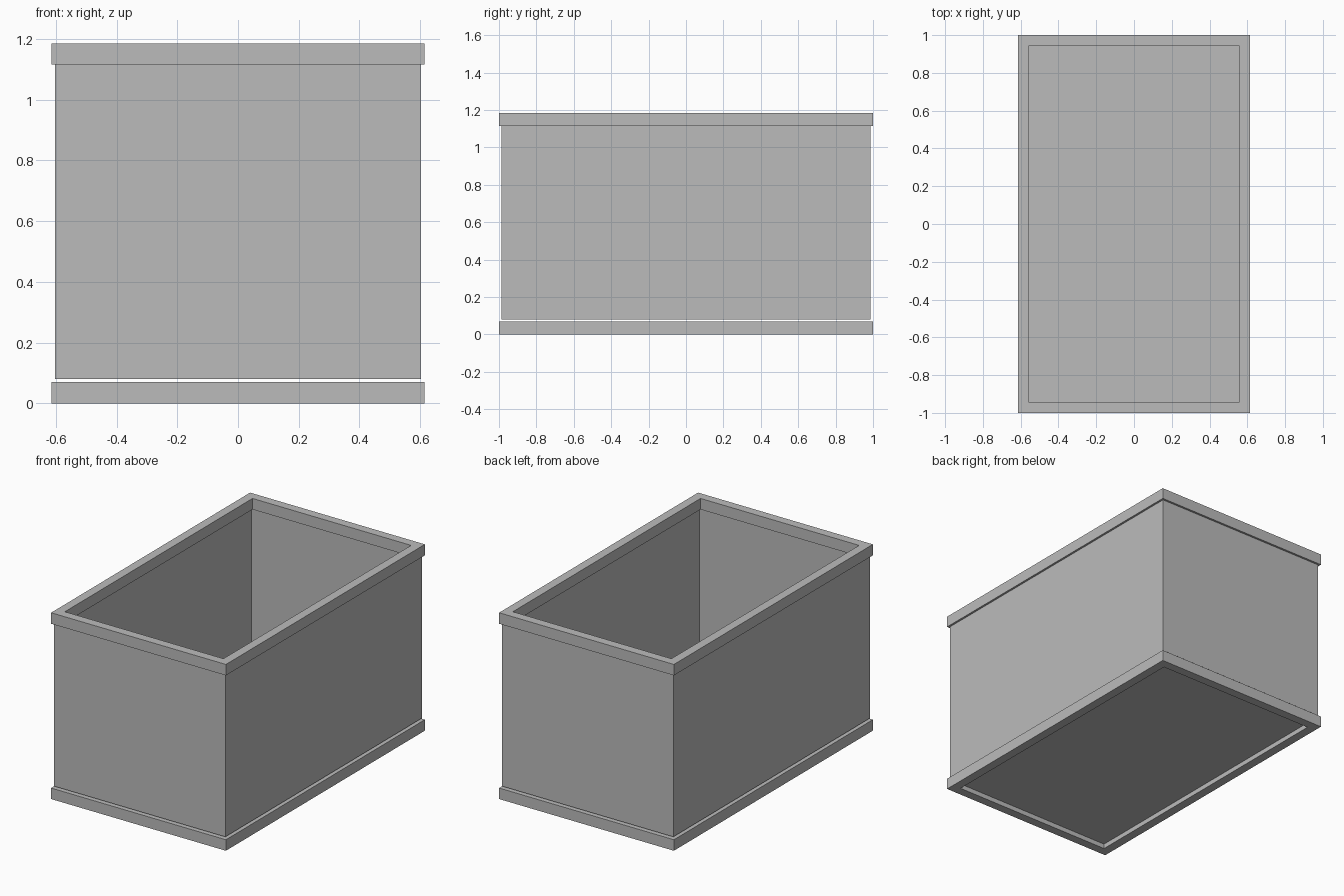
import bpy, bmesh

if "Cube" in bpy.data.objects:
    bpy.data.objects.remove(bpy.data.objects["Cube"])

grey = bpy.data.materials.new("plain grey")
grey.diffuse_color = (0.5, 0.5, 0.5, 1)
grey.use_nodes = True
grey.node_tree.nodes["Principled BSDF"].inputs["Base Color"].default_value = grey.diffuse_color


def finish(name, bm):
    bmesh.ops.recalc_face_normals(bm, faces=bm.faces)
    mesh = bpy.data.meshes.new(name)
    bm.to_mesh(mesh)
    bm.free()
    mesh.materials.append(grey)
    obj = bpy.data.objects.new(name, mesh)
    bpy.context.collection.objects.link(obj)
    return obj


def frame(name, hx, hy, width, z0, z1):
    """Rectangular ring with half sizes hx, hy and a wall of given width."""
    bm = bmesh.new()
    loops = []
    for inset, z in ((0, z0), (0, z1), (width, z1), (width, z0)):
        x, y = hx - inset, hy - inset
        loops.append([bm.verts.new((sx * x, sy * y, z))
                      for sx, sy in ((-1, -1), (1, -1), (1, 1), (-1, 1))])
    for i in range(4):
        a, b = loops[i], loops[(i + 1) % 4]
        for j in range(4):
            k = (j + 1) % 4
            bm.faces.new((a[j], a[k], b[k], b[j]))
    return finish(name, bm)


def plate(name, hx, hy, z0, z1):
    bm = bmesh.new()
    bmesh.ops.create_cube(bm, size=1)
    for v in bm.verts:
        v.co = (v.co.x * 2 * hx, v.co.y * 2 * hy, z0 if v.co.z < 0 else z1)
    return finish(name, bm)


# Rims at the bottom and top
frame("bottom_rim", 0.615, 1.0, 0.057, 0.0, 0.07)
frame("top_rim", 0.615, 1.0, 0.057, 1.115, 1.185)
# Side walls, held just above the bottom rim
frame("side_walls", 0.602, 0.987, 0.022, 0.08, 1.115)
# Floor panel recessed inside the bottom rim
plate("floor_panel", 0.558, 0.943, 0.03, 0.06)
